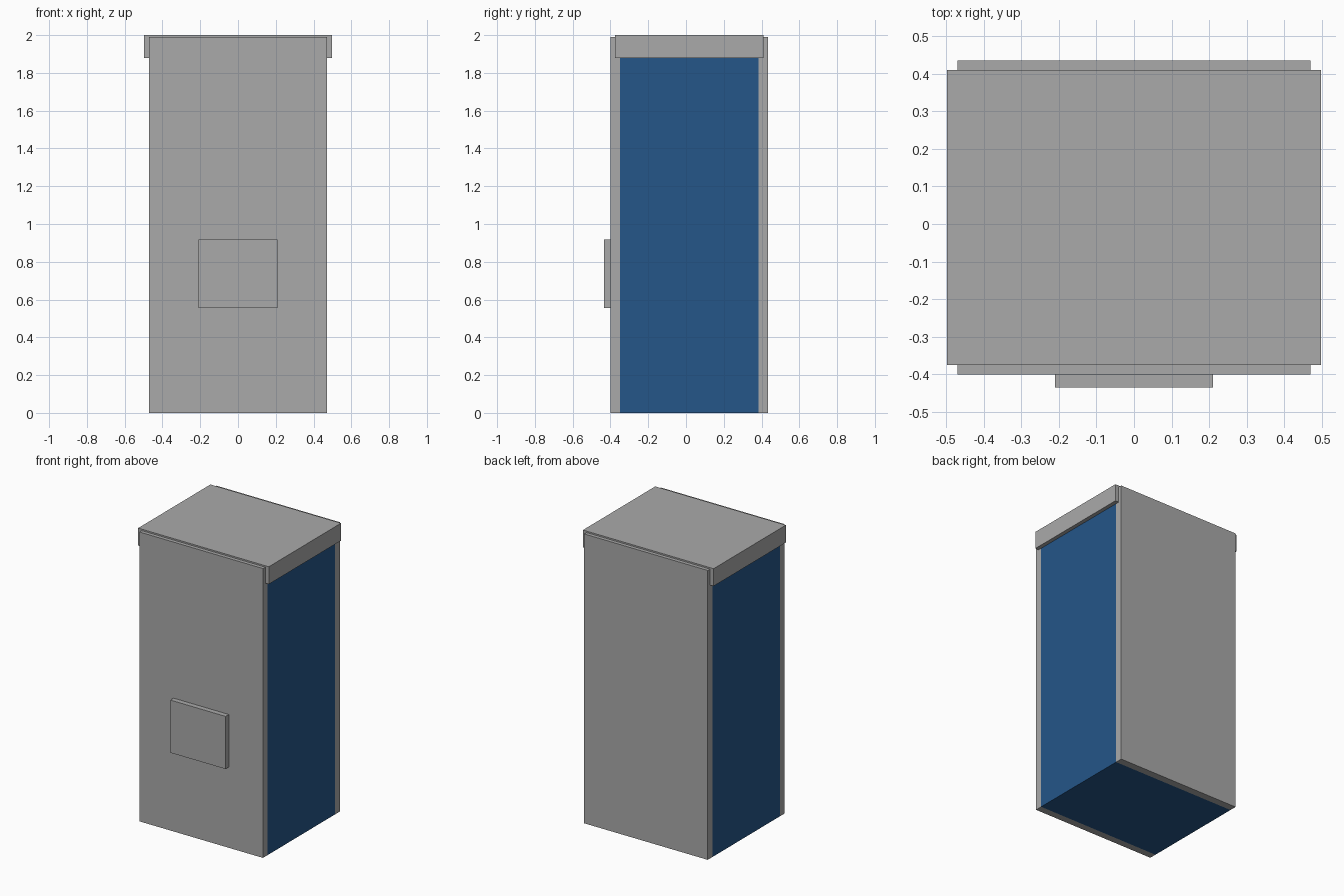
import bpy

cube = bpy.data.objects.get("Cube")
if cube:
    bpy.data.objects.remove(cube, do_unlink=True)


def material(name, colour):
    mat = bpy.data.materials.new(name)
    mat.use_nodes = True
    mat.diffuse_color = colour
    mat.node_tree.nodes["Principled BSDF"].inputs["Base Color"].default_value = colour
    return mat


grey = material("steel_grey", (0.40, 0.40, 0.40, 1))
blue = material("deep_blue", (0.018, 0.092, 0.25, 1))


def box(name, low, high, mat):
    """Axis-aligned box between two opposite corners."""
    size = [b - a for a, b in zip(low, high)]
    centre = [(a + b) / 2 for a, b in zip(low, high)]
    bpy.ops.mesh.primitive_cube_add(size=1, location=centre)
    obj = bpy.context.object
    obj.name = name
    obj.scale = size
    bpy.ops.object.transform_apply(location=False, rotation=False, scale=True)
    obj.data.materials.append(mat)
    return obj


HALF = 0.47      # half width of the cabinet
FRONT, BACK = -0.40, 0.435
PANEL = 0.05     # thickness of the end panels

# Blue cabinet core between the grey end panels
box("cabinet_core", (-HALF, FRONT + PANEL, 0), (HALF, BACK - PANEL, 1.95), blue)
box("front_panel", (-HALF, FRONT, 0), (HALF, FRONT + PANEL, 1.99), grey)
box("back_panel", (-HALF, BACK - PANEL, 0), (HALF, BACK, 1.99), grey)

# Overhanging lid, set back slightly from both panel faces
box("lid", (-0.497, FRONT + 0.025, 1.88), (0.497, BACK - 0.025, 2.0), grey)

# Raised plate on the front
box("front_plate", (-0.21, -0.435, 0.555), (0.21, FRONT, 0.917), grey)
